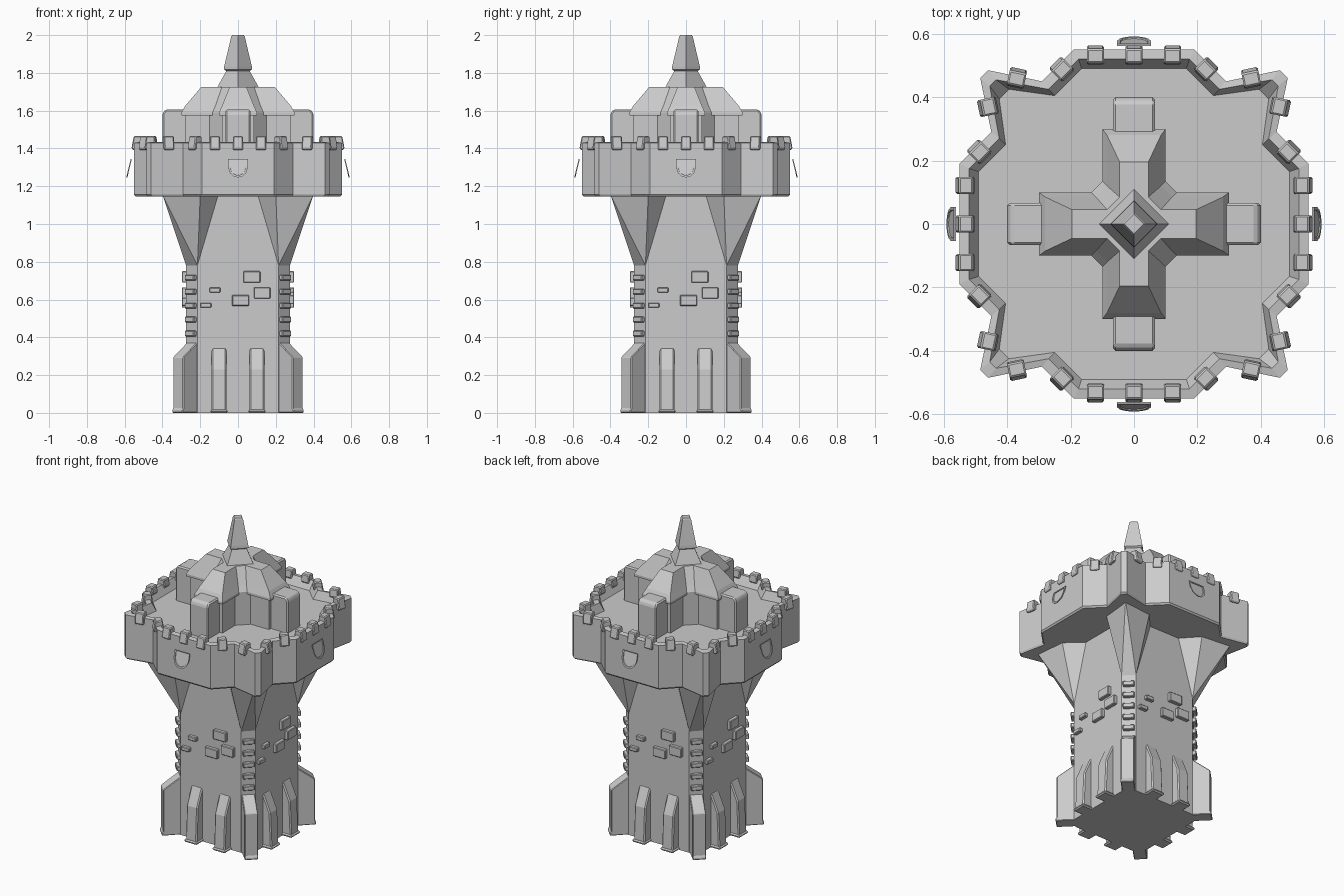
import bpy, bmesh, math
from mathutils import Matrix, Vector

if "Cube" in bpy.data.objects:
    bpy.data.objects.remove(bpy.data.objects["Cube"], do_unlink=True)

stone = bpy.data.materials.new("grey_stone")
stone.use_nodes = True
GREY = (0.6, 0.6, 0.6, 1)
stone.diffuse_color = GREY
stone.node_tree.nodes["Principled BSDF"].inputs["Base Color"].default_value = GREY


def turned(points):
    """Repeat one quarter of an outline around the z axis."""
    return [Matrix.Rotation(k * math.pi / 2, 2) @ Vector(p) for k in range(4) for p in points]


def level(outline, z, scale=1):
    return [(p[0] * scale, p[1] * scale, z) for p in outline]


def loft(bm, rings):
    """Skin a stack of closed rings and cap both ends."""
    rows = [[bm.verts.new(p) for p in ring] for ring in rings]
    n = len(rows[0])
    for low, high in zip(rows, rows[1:]):
        for i in range(n):
            j = (i + 1) % n
            bm.faces.new((low[i], low[j], high[j], high[i]))
    bm.faces.new(rows[0][::-1])
    bm.faces.new(rows[-1])


def slab(bm, profile, half, pos, angle=0):
    """Extrude an (outward, z) profile sideways; angle 0 faces the front."""
    a = math.radians(angle)
    out, side = Vector((math.sin(a), -math.cos(a), 0)), Vector((math.cos(a), math.sin(a), 0))
    base = Vector((pos[0], pos[1], 0))
    loft(bm, [[base + out * o + side * s + Vector((0, 0, z)) for o, z in profile]
              for s in (-half, half)])


def finish(name, bm, quarters=False, bevel=0):
    if quarters:
        source = bm.verts[:] + bm.edges[:] + bm.faces[:]
        for k in range(1, 4):
            copy = bmesh.ops.duplicate(bm, geom=source)["geom"]
            bmesh.ops.rotate(bm, verts=[v for v in copy if isinstance(v, bmesh.types.BMVert)],
                             matrix=Matrix.Rotation(k * math.pi / 2, 3, 'Z'))
    bmesh.ops.recalc_face_normals(bm, faces=bm.faces)
    mesh = bpy.data.meshes.new(name)
    bm.to_mesh(mesh)
    bm.free()
    mesh.materials.append(stone)
    obj = bpy.data.objects.new(name, mesh)
    bpy.context.collection.objects.link(obj)
    if bevel:
        mod = obj.modifiers.new("worn_edges", 'BEVEL')
        mod.width = bevel
        mod.segments = 1
    return obj


# Main shaft with chamfered corners
bm = bmesh.new()
shaft = turned([(-0.215, -0.275), (0.215, -0.275)])
loft(bm, [level(shaft, 0), level(shaft, 1.16)])
finish("tower_shaft", bm)

# Flared corbels carrying the platform
bm = bmesh.new()
foot = [bm.verts.new(p) for p in ((0.215, -0.275, 0.78), (0.275, -0.215, 0.78))]
head = [bm.verts.new((x, y, 1.155)) for x, y in
        ((0.10, -0.27), (0.20, -0.38), (0.40, -0.40), (0.38, -0.20), (0.27, -0.10))]
for face in ((foot[0], head[1], head[0]), (foot[0], head[2], head[1]),
             (foot[0], foot[1], head[2]), (foot[1], head[3], head[2]),
             (foot[1], head[4], head[3]), head, (foot[1], foot[0], head[0], head[4])):
    bm.faces.new(face)
finish("corner_corbels", bm, quarters=True)

# Platform with parapet and sunken floor
bm = bmesh.new()
outer = turned([(-0.19, -0.55), (0.19, -0.55), (0.29, -0.45),
                (0.46, -0.485), (0.485, -0.46), (0.45, -0.29)])
rim = turned([(-0.175, -0.52), (0.175, -0.52), (0.27, -0.425),
              (0.435, -0.455), (0.455, -0.435), (0.425, -0.27)])
floor = turned([(-0.165, -0.49), (0.165, -0.49), (0.25, -0.405),
                (0.395, -0.425), (0.425, -0.395), (0.405, -0.25)])
loft(bm, [level(outer, 1.145, 0.985), level(outer, 1.155), level(outer, 1.43),
          level(rim, 1.435), level(floor, 1.38)])
finish("parapet_platform", bm)

# Merlons along the parapet
bm = bmesh.new()
merlon = [(-0.028, 1.415), (0.022, 1.39), (0.034, 1.4), (0.022, 1.465), (-0.022, 1.465)]
for x, y, angle in ((-0.122, -0.53, 0), (0, -0.53, 0), (0.122, -0.53, 0), (0.226, -0.486, 45),
                    (0.37, -0.458, -12), (0.458, -0.37, 102), (0.486, -0.226, 45)):
    slab(bm, merlon, 0.027, (x, y), angle)
finish("merlons", bm, quarters=True, bevel=0.005)

# Tilted shields on the parapet
bm = bmesh.new()
crest = [(-0.053, 1.345), (-0.053, 1.30), (-0.043, 1.27), (-0.022, 1.252), (0, 1.246),
         (0.022, 1.252), (0.043, 1.27), (0.053, 1.30), (0.053, 1.345)]


def shield_ring(scale, lift):
    ring = []
    for x, z in crest:
        z = 1.303 + (z - 1.303) * scale
        ring.append((x * scale, -0.562 - (1.345 - z) * 0.24 - lift, z))
    return ring


loft(bm, [shield_ring(1, 0), shield_ring(1, 0.006), shield_ring(0.82, 0.006), shield_ring(0.8, 0.002)])
finish("shields", bm, quarters=True)

# Buttresses at the foot: one on each corner, two on each side
bm = bmesh.new()
slab(bm, [(0.2, 0), (0.456, 0), (0.456, 0.018), (0.449, 0.022), (0.449, 0.295),
          (0.345, 0.372), (0.2, 0.372)], 0.039, (0, 0), 45)
finish("corner_buttresses", bm, quarters=True, bevel=0.004)

bm = bmesh.new()
for x in (-0.1, 0.1):
    slab(bm, [(0.25, 0), (0.335, 0), (0.325, 0.23), (0.275, 0.345), (0.25, 0.345)], 0.039, (x, 0))
    slab(bm, [(0.25, 0), (0.343, 0), (0.343, 0.018), (0.25, 0.018)], 0.046, (x, 0))
finish("side_buttresses", bm, quarters=True, bevel=0.007)

# Raised stones on the walls and quoins on the chamfered corners
bm = bmesh.new()
for x, z, width, height in ((0.073, 0.72, 0.09, 0.06), (0.128, 0.635, 0.088, 0.06),
                            (0.014, 0.595, 0.09, 0.058), (-0.122, 0.65, 0.058, 0.026),
                            (-0.17, 0.57, 0.058, 0.026)):
    low, high = z - height / 2, z + height / 2
    slab(bm, [(0.26, low), (0.297, low), (0.297, high), (0.26, high)], width / 2, (x, 0))
finish("wall_stones", bm, quarters=True, bevel=0.004)

bm = bmesh.new()
for k in range(5):
    z = 0.42 + k * 0.074
    slab(bm, [(0.32, z - 0.015), (0.368, z - 0.015), (0.368, z + 0.015), (0.32, z + 0.015)],
         0.034, (0, 0), 45)
finish("corner_quoins", bm, quarters=True, bevel=0.004)


# Cross-shaped keep and its hipped roof
def cross(w, length, k):
    return turned([(-w, -length), (w, -length), (w, -k), (k, -w)])


bm = bmesh.new()
keep = cross(0.085, 0.28, 0.15)
loft(bm, [level(keep, 1.37), level(keep, 1.59)])
finish("keep_walls", bm)

bm = bmesh.new()
loft(bm, [level(cross(0.1, 0.3, 0.135), 1.575), level(cross(0.1, 0.3, 0.135), 1.59),
          level(cross(0.085, 0.28, 0.12), 1.625), level(cross(0.045, 0.195, 0.085), 1.725)])
finish("keep_roof", bm)

bm = bmesh.new()
slab(bm, [(0.26, 1.37), (0.4, 1.37), (0.4, 1.585), (0.385, 1.605), (0.26, 1.605)], 0.066, (0, 0))
finish("keep_buttresses", bm, quarters=True, bevel=0.008)

# Diamond-shaped spire
bm = bmesh.new()
diamond = turned([(0, -1)])
loft(bm, [level(diamond, z, r) for r, z in
          ((0.125, 1.69), (0.115, 1.715), (0.062, 1.81), (0.075, 1.818), (0.073, 1.835),
           (0.036, 1.992), (0.03, 2.0))])
finish("spire", bm)
